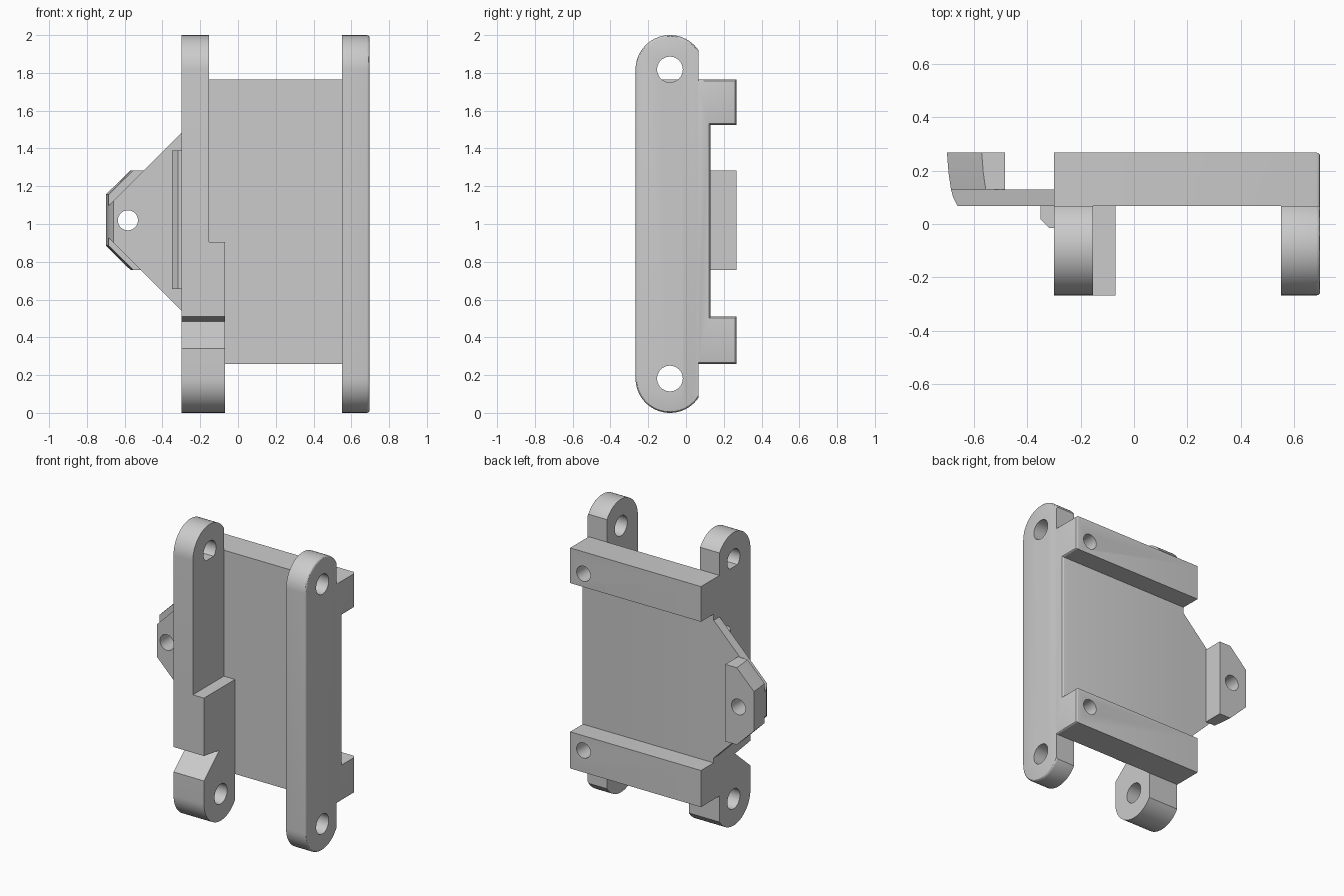
import bpy, bmesh
from math import cos, sin, pi, radians, asin
from mathutils import Vector

old = bpy.data.objects.get("Cube")
if old:
    bpy.data.objects.remove(old, do_unlink=True)

grey = bpy.data.materials.new("plain_grey")
grey.use_nodes = True
grey.diffuse_color = (0.6, 0.6, 0.6, 1)
grey.node_tree.nodes["Principled BSDF"].inputs["Base Color"].default_value = (0.6, 0.6, 0.6, 1)

# Shared planes and centres
FRONT, JOINT, PLATE, BACK = -0.267, 0.067, 0.13, 0.267
RIGHT, LEFT = -0.30, 0.697
BOTTOM, TOP = 0.26, 1.765
PIN_Y, PIN_LOW, PIN_HIGH, ROUND = -0.085, 0.182, 1.818, 0.182
MID = 1.0125


def loft(name, sections, round_end=None):
    """Skin matching rings of points; round_end = (x, skipped y, radius)."""
    bm = bmesh.new()
    rings = [[bm.verts.new(p) for p in ring] for ring in sections]
    bm.faces.new(rings[0])
    bm.faces.new(rings[-1])
    for a, b in zip(rings, rings[1:]):
        for i in range(len(a)):
            j = (i + 1) % len(a)
            bm.faces.new((a[i], a[j], b[j], b[i]))
    bmesh.ops.recalc_face_normals(bm, faces=bm.faces)
    if round_end:
        x, y, radius = round_end
        edges = [e for e in bm.edges
                 if all(abs(v.co.x - x) < 1e-4 for v in e.verts)
                 and not all(abs(v.co.y - y) < 1e-4 for v in e.verts)]
        bmesh.ops.bevel(bm, geom=edges, offset=radius, segments=3,
                        profile=0.5, affect='EDGES')
    mesh = bpy.data.meshes.new(name)
    bm.to_mesh(mesh)
    bm.free()
    obj = bpy.data.objects.new(name, mesh)
    bpy.context.collection.objects.link(obj)
    mesh.materials.append(grey)
    return obj


def prism_x(name, yz, x0, x1, round_end=None):
    return loft(name, [[(x, y, z) for y, z in yz] for x in (x0, x1)], round_end)


def combine(obj, other, operation):
    mod = obj.modifiers.new(operation.lower(), 'BOOLEAN')
    mod.operation, mod.solver, mod.object = operation, 'EXACT', other
    bpy.context.view_layer.objects.active = obj
    bpy.ops.object.modifier_apply(modifier=mod.name)
    bpy.data.objects.remove(other, do_unlink=True)


def drill(obj, center, axis, radius, depth):
    bpy.ops.mesh.primitive_cylinder_add(vertices=40, radius=radius, depth=depth, location=center)
    cutter = bpy.context.object
    cutter.rotation_mode = 'QUATERNION'
    cutter.rotation_quaternion = Vector((0, 0, 1)).rotation_difference(Vector(axis))
    bpy.context.view_layer.update()
    combine(obj, cutter, 'DIFFERENCE')


def rail_outline(low=True, high=True, cut=None):
    """Rounded ends on the pin centres, flattened where the rail meets the plate."""
    flat = asin((JOINT - PIN_Y) / ROUND)
    sweep = [-pi / 2 + (flat + pi / 2) * i / 24 for i in range(25)]
    upper = [(PIN_Y + ROUND * sin(a), PIN_HIGH + ROUND * cos(a)) for a in sweep]
    lower = [(PIN_Y + ROUND * sin(a), PIN_LOW - ROUND * cos(a)) for a in reversed(sweep)]
    if not high:
        upper = [(FRONT, cut), (JOINT, cut)]
    return upper + lower


# Left rail, with rounded outer edge
left_rail = prism_x("left_rail", rail_outline(), 0.55, LEFT, (LEFT, JOINT, 0.014))

# Right rail: slim full-height bar joined with a wider lower half
right_rail = prism_x("right_rail", rail_outline(), RIGHT, -0.154)
wide = prism_x("wide_half", rail_outline(high=False, cut=0.905), RIGHT, -0.07)
combine(right_rail, wide, 'UNION')

# Wedge notch across the front of the right rail
notch = prism_x("notch", [(FRONT - 0.1, 0.34), (FRONT, 0.34), (-0.10, 0.485),
                          (FRONT, 0.51), (FRONT - 0.1, 0.51)], -0.4, 0.0)
combine(right_rail, notch, 'DIFFERENCE')

# Pin holes through both rails
for rail, x in ((left_rail, 0.62), (right_rail, -0.2)):
    for z in (PIN_LOW, PIN_HIGH):
        drill(rail, (x, PIN_Y, z), (1, 0, 0), 0.068, 0.6)

# Small flat floor in the upper hole of the right rail
hole_floor = prism_x("hole_floor", [(-0.135, 1.765), (-0.035, 1.765),
                                    (-0.035, 1.74), (-0.135, 1.74)], RIGHT, -0.154)

# Back plate with a thick beam along its top and bottom
channel = [(JOINT, BOTTOM), (BACK, BOTTOM), (BACK, 0.51), (PLATE, 0.51),
           (PLATE, 1.525), (BACK, 1.525), (BACK, TOP), (JOINT, TOP)]
back_plate = prism_x("back_plate", channel, RIGHT, LEFT, (LEFT, JOINT, 0.014))
for side in (-1, 1):
    drill(back_plate, (0.587, 0.2, MID + side * 0.603), (0, 1, 0), 0.052, 0.24)


# Side wing: tapered plate with its tip cut off
def wing_ring(y, tip):
    run = RIGHT - tip
    return [(RIGHT, y, MID + 0.47), (tip, y, MID + 0.47 - run),
            (tip, y, MID - 0.47 + run), (RIGHT, y, MID - 0.47)]


wing = loft("side_wing", [wing_ring(JOINT, -0.66), wing_ring(0.1, -0.677), wing_ring(PLATE, -0.685)])


# Wing block: chamfered lug behind the wing tip, leaning outward
def lug_ring(y, shift):
    half = [(-0.483, 0.263), (-0.57 + shift, 0.263), (-0.70 + shift, 0.135)]
    return ([(x, y, MID + h + 0.008) for x, h in half]
            + [(x, y, MID - h + 0.008) for x, h in reversed(half)])


lug = loft("wing_block", [lug_ring(PLATE, 0.015), lug_ring(0.19, 0.006), lug_ring(BACK, 0)])
for part in (wing, lug):
    drill(part, (-0.583, 0.17, MID + 0.007), (0, 1, 0), 0.053, 0.6)

# Chamfered rib where the wing meets the right rail
rib_outline = [(RIGHT, JOINT), (-0.35, JOINT), (-0.35, 0.018), (-0.318, -0.015), (RIGHT, -0.015)]
rib = loft("wing_rib", [[(x, y, z) for x, y in rib_outline] for z in (0.655, 1.39)])

# Smooth the curved surfaces, keep hard edges
bpy.ops.object.select_all(action='DESELECT')
for obj in (left_rail, right_rail, back_plate, wing, lug, rib, hole_floor):
    obj.select_set(True)
bpy.context.view_layer.objects.active = left_rail
bpy.ops.object.shade_smooth_by_angle(angle=radians(30))
